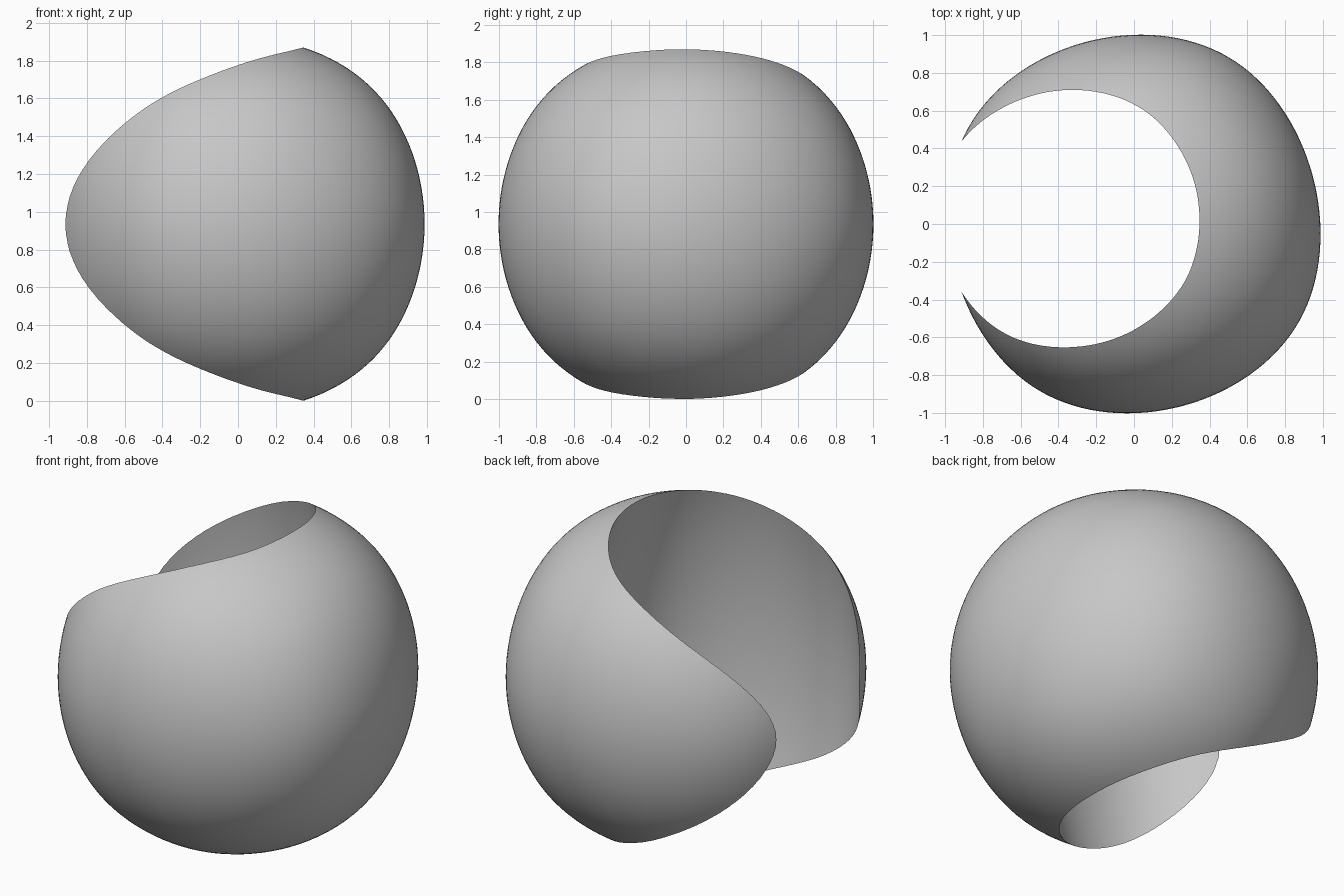
import bpy
from math import radians

# Remove the default cube only
cube = bpy.data.objects.get("Cube")
if cube:
    bpy.data.objects.remove(cube, do_unlink=True)

MID_Z = 0.935           # height of the middle of the model
TURN = radians(15)      # both rounded forms are turned about z
FACE_REACH = 0.8395     # distance a smoothed unit cube reaches along its axes


def flat_material(name, grey):
    mat = bpy.data.materials.new(name)
    mat.use_nodes = True
    colour = (grey, grey, grey, 1)
    mat.diffuse_color = colour
    mat.node_tree.nodes["Principled BSDF"].inputs["Base Color"].default_value = colour
    return mat


def rounded_cube(name, centre, reach):
    """Subdivided cube that reaches the given distances along its own axes."""
    bpy.ops.mesh.primitive_cube_add(size=2, location=centre, rotation=(0, 0, TURN))
    obj = bpy.context.object
    obj.name = name
    obj.scale = [r / FACE_REACH for r in reach]
    smooth = obj.modifiers.new("rounding", 'SUBSURF')
    smooth.levels = smooth.render_levels = 5
    bpy.ops.object.modifier_apply(modifier=smooth.name)
    return obj


# Outer ball and the tall egg that hollows it out through top, bottom and side
shell = rounded_cube("crescent_shell", (0, 0, MID_Z), (0.98, 0.997, 0.988))
hollow = rounded_cube("hollow_cutter", (-0.275, 0.025, MID_Z), (0.74, 0.74, 1.6))
shell.data.materials.append(flat_material("plain_grey", 0.57))

# Cut the hollow out of the ball
cut = shell.modifiers.new("hollow", 'BOOLEAN')
cut.operation = 'DIFFERENCE'
cut.solver = 'EXACT'
cut.object = hollow
bpy.ops.object.select_all(action='DESELECT')
shell.select_set(True)
bpy.context.view_layer.objects.active = shell
bpy.ops.object.modifier_apply(modifier=cut.name)
bpy.data.objects.remove(hollow, do_unlink=True)

# Smooth surfaces with crisp rims
bpy.ops.object.shade_smooth_by_angle(angle=0.4)
